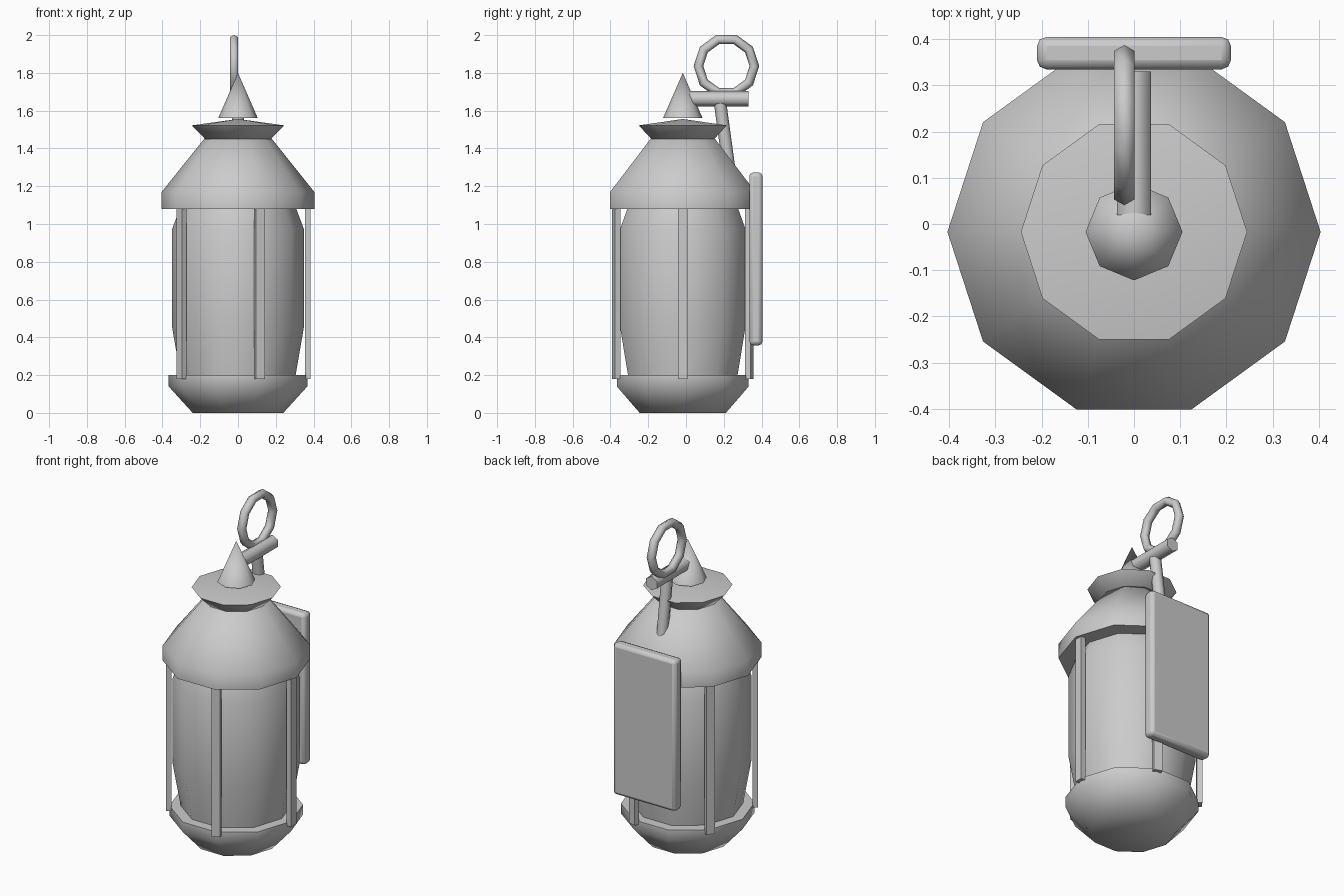
import bpy, bmesh, math
from mathutils import Vector

if "Cube" in bpy.data.objects:
    bpy.data.objects.remove(bpy.data.objects["Cube"])

CY = -0.017  # lantern axis sits slightly in front of the origin

# single plain metal colour
metal = bpy.data.materials.new("light grey metal")
metal.use_nodes = True
GREY = (0.6, 0.6, 0.6, 1)
metal.diffuse_color = GREY
metal.node_tree.nodes["Principled BSDF"].inputs["Base Color"].default_value = GREY


def finish(name, angle=60):
    """Name the active object, colour it and shade it."""
    ob = bpy.context.active_object
    ob.name = name
    ob.data.materials.clear()
    ob.data.materials.append(metal)
    bpy.ops.object.shade_smooth_by_angle(angle=math.radians(angle))
    return ob


def lathe(name, profile, sides=10):
    """Turn a (radius, height) profile into a closed polygonal solid."""
    bm = bmesh.new()
    rings = []
    for r, z in profile:
        if r == 0:
            rings.append([bm.verts.new((0, CY, z))] * sides)
            continue
        turn = [math.tau * i / sides for i in range(sides)]
        rings.append([bm.verts.new((r * math.cos(a), CY + r * math.sin(a), z)) for a in turn])
    for low, high in zip(rings, rings[1:]):
        for i in range(sides):
            j = (i + 1) % sides
            corners = dict.fromkeys((low[i], low[j], high[j], high[i]))
            bm.faces.new(list(corners))
    for ring in (rings[0], rings[-1]):
        if len(set(ring)) > 1:
            bm.faces.new(ring)
    bmesh.ops.recalc_face_normals(bm, faces=bm.faces)
    mesh = bpy.data.meshes.new(name)
    bm.to_mesh(mesh)
    bm.free()
    ob = bpy.data.objects.new(name, mesh)
    bpy.context.collection.objects.link(ob)
    bpy.ops.object.select_all(action='DESELECT')
    ob.select_set(True)
    bpy.context.view_layer.objects.active = ob
    return finish(name)


def rod(name, start, end, radius, sides):
    """Straight bar between two points."""
    a, b = Vector(start), Vector(end)
    bpy.ops.mesh.primitive_cylinder_add(vertices=sides, radius=radius, depth=(b - a).length,
                                        location=(a + b) / 2)
    ob = finish(name, 65)
    ob.rotation_euler = (b - a).to_track_quat('Z', 'Y').to_euler()
    return ob


# turned lantern parts
lathe("base_bowl", [(0.24, 0), (0.367, 0.14), (0.367, 0.2)])
lathe("glass_body", [(0.3, 0.16), (0.305, 0.2), (0.35, 0.46), (0.35, 0.97), (0.305, 1.09)])
lathe("roof", [(0.404, 1.08), (0.404, 1.17), (0.18, 1.45)])
lathe("roof_cap", [(0.17, 1.445), (0.245, 1.522), (0, 1.556)])
lathe("finial", [(0.105, 1.56), (0, 1.8)], 8)

# five upright bars around the body
for i in range(5):
    a = math.tau * i / 5
    bpy.ops.mesh.primitive_cube_add(size=1, rotation=(0, 0, a),
                                    location=(0.37 * math.cos(a), CY + 0.37 * math.sin(a), 0.63))
    bpy.context.active_object.scale = (0.03, 0.05, 0.9)
    finish("upright_bar_%d" % (i + 1), 30)

# back plate with softened edges
bpy.ops.mesh.primitive_cube_add(size=1, location=(0, 0.37, 0.815))
plate = bpy.context.active_object
plate.scale = (0.42, 0.07, 0.915)
bpy.ops.object.transform_apply(location=False, rotation=False, scale=True)
plate = finish("back_plate", 60)
bevel = plate.modifiers.new("soft edges", 'BEVEL')
bevel.width = 0.02
bevel.segments = 2

# hanger: slanted stem, cross rod and ring
rod("hanger_stem", (0, 0.178, 1.66), (0, 0.23, 1.28), 0.033, 8)
rod("hanger_rod", (0, 0.02, 1.663), (0, 0.33, 1.663), 0.042, 6)
bpy.ops.mesh.primitive_torus_add(major_segments=10, minor_segments=6, major_radius=0.148,
                                 minor_radius=0.0255, location=(-0.021, 0.214, 1.836),
                                 rotation=(math.pi / 2, 0, math.pi / 2))
finish("hanger_ring", 65)
